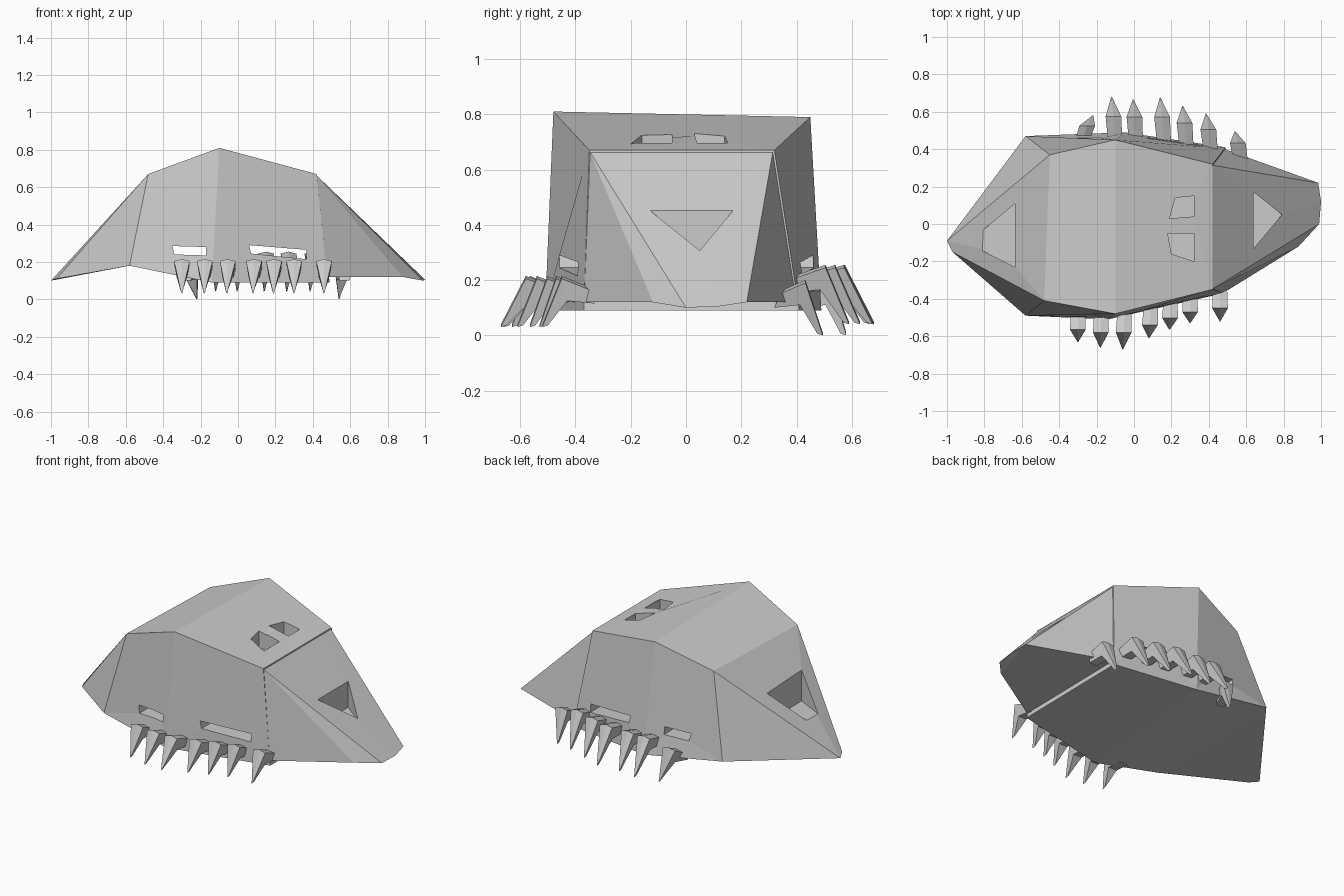
import bpy, bmesh
from mathutils import Vector

if "Cube" in bpy.data.objects:
    bpy.data.objects.remove(bpy.data.objects["Cube"])


def make_mesh(name, pts, faces):
    """Flat-shaded closed object with outward normals."""
    bm = bmesh.new()
    vs = [bm.verts.new(p) for p in pts]
    for f in faces:
        bm.faces.new([vs[i] for i in f])
    bmesh.ops.recalc_face_normals(bm, faces=bm.faces)
    # split bent polygons so every facet is truly flat
    bmesh.ops.triangulate(bm, faces=[f for f in bm.faces if len(f.verts) > 4])
    me = bpy.data.meshes.new(name)
    bm.to_mesh(me)
    bm.free()
    ob = bpy.data.objects.new(name, me)
    bpy.context.collection.objects.link(ob)
    return ob


def loft(name, rings):
    """Closed solid through rings of equal point count."""
    n = len(rings[0])
    pts = [p for r in rings for p in r]
    faces = [tuple(range(n)), tuple(range(len(pts) - n, len(pts)))]
    for k in range(len(rings) - 1):
        for i in range(n):
            j = (i + 1) % n
            faces.append((k*n + i, k*n + j, k*n + n + j, k*n + n + i))
    return make_mesh(name, pts, faces)


def carve(ob, cutters):
    """Subtract the window cutters and delete them."""
    bpy.context.view_layer.objects.active = ob
    for c in cutters:
        m = ob.modifiers.new("window", 'BOOLEAN')
        m.operation = 'DIFFERENCE'
        m.solver = 'EXACT'
        m.object = c
        bpy.ops.object.modifier_apply(modifier=m.name)
        bpy.data.objects.remove(c)


def cut_z(outline, z0, z1):
    return loft("cutter", [[(x, y, z) for x, y in outline] for z in (z0, z1)])


def cut_y(outline):
    return loft("cutter", [[(x, y, z) for x, z in outline] for y in (-0.8, 0.8)])


# main hull: faceted dome tapering to the rear tip
hull = make_mesh("hull", [
    (-.48, -.41, .67), (-.10, -.48, .81), (.42, -.35, .67),
    (-.45, .37, .67), (-.10, .45, .79), (.42, .32, .67),
    (-.58, -.49, .18), (-.14, -.51, .09), (.48, -.37, .09),
    (-.58, .47, .18), (-.05, .49, .09), (.49, .41, .09),
    (-1, -.09, .10), (-.97, -.15, .11)],
    [(2, 8, 11, 5), (0, 1, 4, 3), (1, 2, 5, 4), (0, 6, 7, 1), (1, 7, 8, 2),
     (3, 4, 10, 9), (4, 5, 11, 10), (0, 3, 12, 13), (0, 13, 6), (3, 9, 12),
     (13, 12, 9, 6), (6, 9, 10, 7), (7, 10, 11, 8)])

# nose: sloped front piece, butted against the hull
nose = make_mesh("nose", [
    (.415, -.35, .668), (.415, .315, .668), (.475, -.37, .12), (.485, .40, .12),
    (.88, -.12, .12), (.99, 0, .10), (1, .12, .105), (.985, .22, .12)],
    [(0, 1, 3, 2), (0, 5, 6, 1), (0, 2, 4), (0, 4, 5), (1, 6, 7), (1, 7, 3),
     (2, 3, 7, 6, 5, 4)])

# roof and rear recesses, see-through side slots
carve(hull, [
    cut_z([(.22, .14), (.32, .15), (.32, .04), (.19, .03)], .62, 1),
    cut_z([(.18, -.05), (.32, -.05), (.32, -.20), (.20, -.16)], .62, 1),
    cut_z([(-.635, .11), (-.635, -.23), (-.815, -.14), (-.815, -.04)], .305, .8),
    cut_y([(.06, .29), (.07, .245), (.365, .215), (.365, .265)]),
    cut_y([(-.35, .285), (-.34, .24), (-.17, .235), (-.17, .28)])])

# triangular front recess
carve(nose, [cut_z([(.64, .17), (.64, -.13), (.79, .05)], .29, .8)])


# claws: root, raised knee, then a sharp tip
def claw(name, base, tip, knee_z):
    b, t = Vector(base), Vector(tip)
    knee = b.lerp(t, 0.5)
    s = 1 if t.y > 0 else -1

    def ring(x, y, z, w, h):
        return [(x - w, y, z - .01), (x, y, z), (x + w, y, z - .01),
                (x + w * .7, y - s * .02, z - h), (x - w * .7, y - s * .02, z - h)]
    loft(name, [ring(b.x, b.y - s * .03, knee_z - .04, .038, .06),
                ring(knee.x, knee.y, knee_z, .042, .09),
                ring(t.x, t.y, t.z, .002, .004)])


near = [(-.30, -.50, -.30, -.63), (-.175, -.50, -.18, -.66), (-.05, -.49, -.06, -.67),
        (.09, -.47, .08, -.61), (.195, -.44, .19, -.565), (.30, -.41, .30, -.53),
        (.46, -.38, .46, -.52)]
far = [(-.28, .47, -.22, .58), (-.10, .47, -.12, .68), (.01, .48, -.005, .665),
       (.16, .47, .14, .675), (.28, .45, .26, .63), (.41, .42, .385, .59),
       (.57, .37, .54, .495)]
for i, (bx, by, tx, ty) in enumerate(near):
    claw(f"near_claw_{i + 1}", (bx, by, .16), (tx, ty, .04), .215)
for i, (bx, by, tx, ty) in enumerate(far):
    end = i in (0, 6)
    claw(f"far_claw_{i + 1}", (bx, by, .18), (tx, ty, .01 if end else .05),
         .20 if end else .255)
